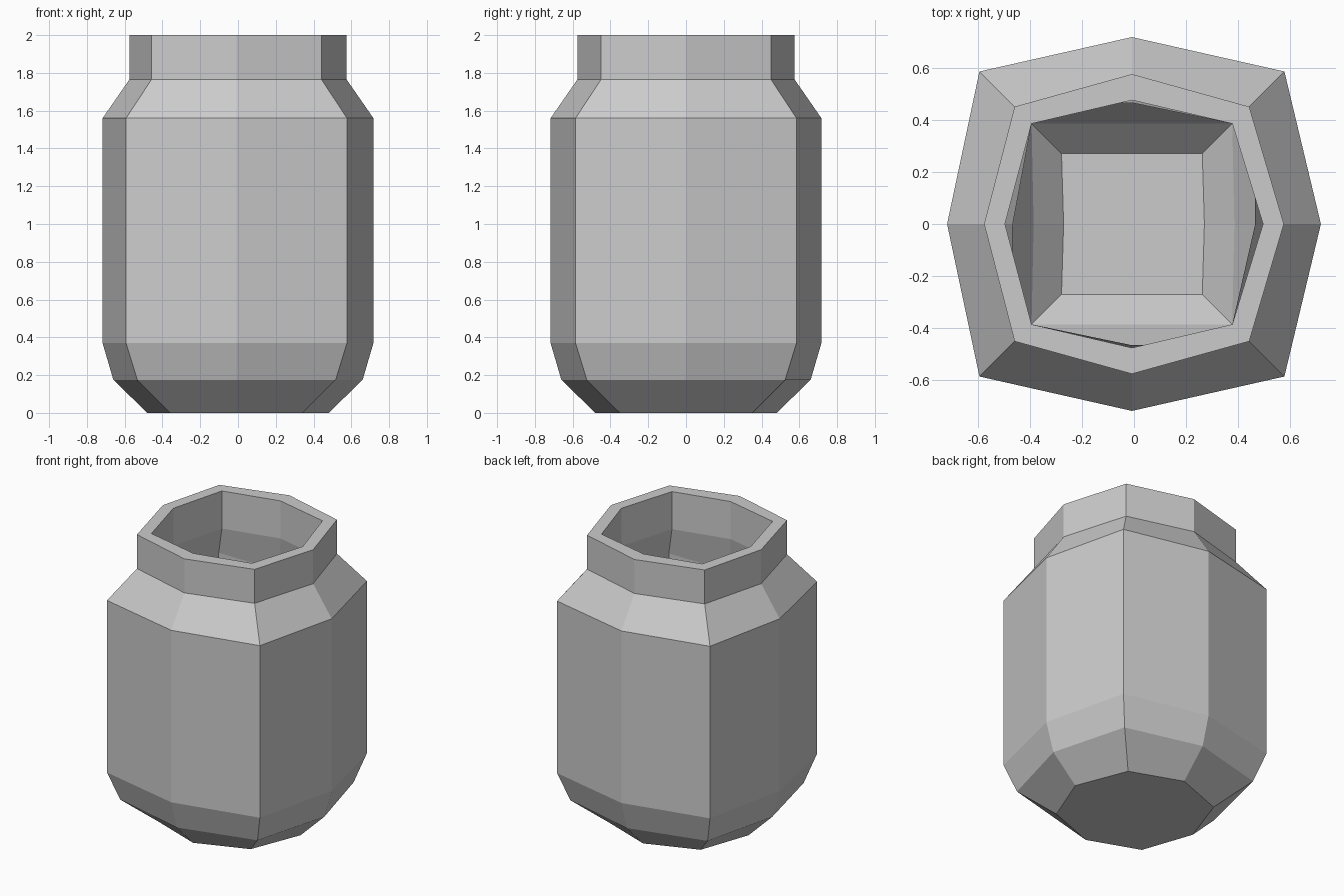
import bpy
import bmesh

cube = bpy.data.objects.get("Cube")
if cube:
    bpy.data.objects.remove(cube, do_unlink=True)

grey = bpy.data.materials.new("plain_grey")
grey.use_nodes = True
colour = (0.6, 0.6, 0.6, 1)
grey.diffuse_color = colour
grey.node_tree.nodes["Principled BSDF"].inputs["Base Color"].default_value = colour

SHIFT = -0.008  # slight sideways lean of the corners


def add_ring(bm, side_x, side_y, corner, z):
    """Eight points: four side middles alternating with four corners."""
    verts = []
    for sx, sy in ((1, 0), (1, 1), (0, 1), (-1, 1),
                   (-1, 0), (-1, -1), (0, -1), (1, -1)):
        if sx and sy:
            x, y = sx * corner + SHIFT, sy * corner
        elif sx:
            x, y = sx * side_x, 0
        else:
            x, y = SHIFT, sy * side_y
        verts.append(bm.verts.new((x, y, z)))
    return verts


# Profile from the underside, up the outer wall, over the rim and down inside:
# side reach in x, side reach in y, corner reach, height
profile = [
    (0.48, 0.48, 0.35, 0.0),      # base
    (0.66, 0.66, 0.525, 0.175),   # lower bevel
    (0.717, 0.717, 0.585, 0.37),  # body bottom
    (0.717, 0.717, 0.585, 1.56),  # body top
    (0.575, 0.575, 0.45, 1.765),  # neck bottom
    (0.575, 0.575, 0.45, 2.0),    # rim outside
    (0.495, 0.475, 0.385, 2.0),   # rim inside
    (0.495, 0.475, 0.385, 1.74),  # inner neck bottom
    (0.465, 0.465, 0.465, 1.52),  # square cavity top
    (0.465, 0.465, 0.465, 0.39),  # square cavity bottom
    (0.385, 0.385, 0.385, 0.22),  # inner bevel
    (0.27, 0.27, 0.27, 0.1),      # floor
]

bm = bmesh.new()
rings = [add_ring(bm, *row) for row in profile]
for low, high in zip(rings, rings[1:]):
    for i in range(8):
        j = (i + 1) % 8
        bm.faces.new((low[i], low[j], high[j], high[i]))

# Underside and cavity floor
bm.faces.new(list(reversed(rings[0])))
bm.faces.new(rings[-1])
bmesh.ops.recalc_face_normals(bm, faces=bm.faces[:])

mesh = bpy.data.meshes.new("jar")
bm.to_mesh(mesh)
bm.free()
mesh.materials.append(grey)
jar = bpy.data.objects.new("jar", mesh)
bpy.context.collection.objects.link(jar)
